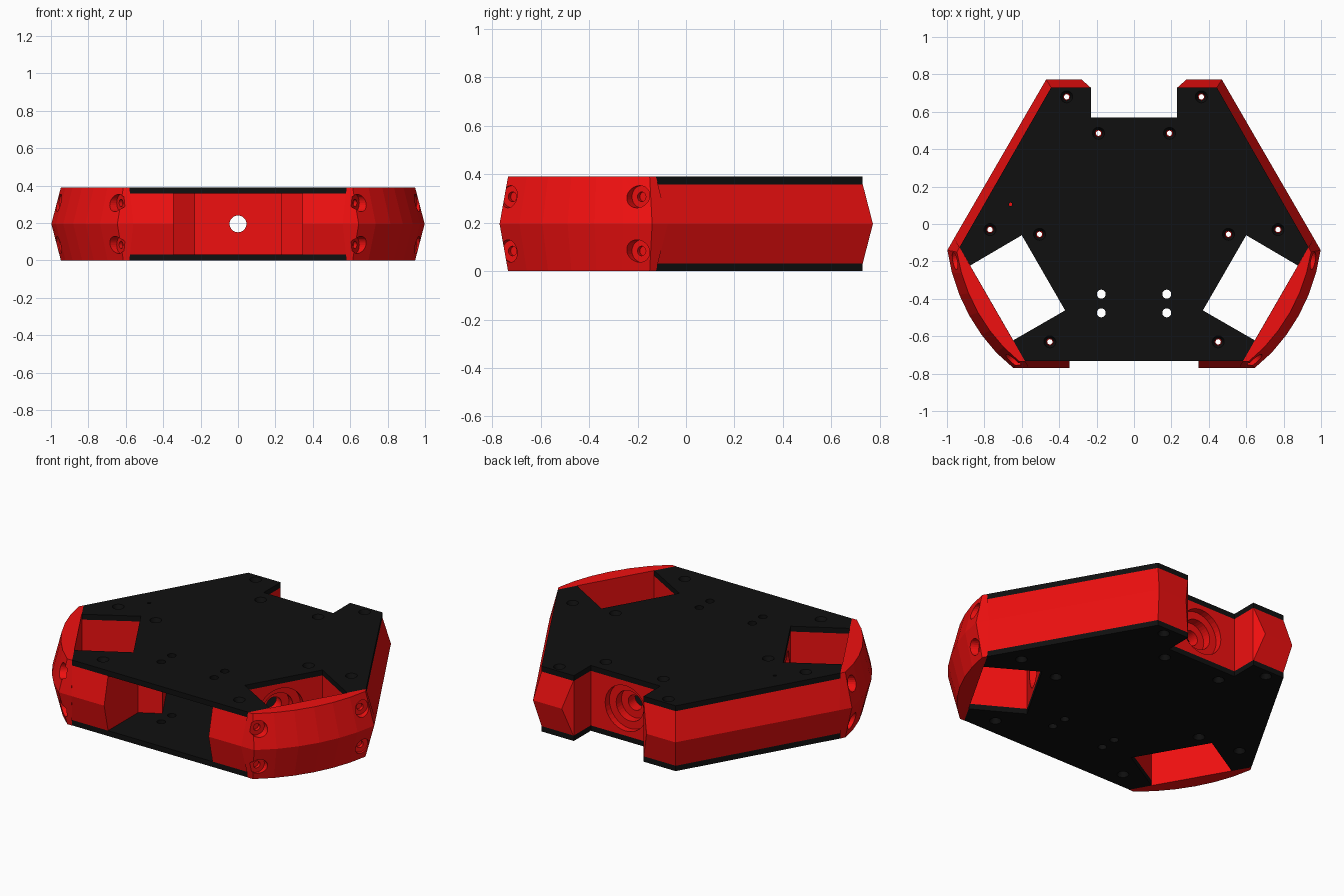
import bpy, bmesh, math
from mathutils import Vector, Matrix

if "Cube" in bpy.data.objects:
    bpy.data.objects.remove(bpy.data.objects["Cube"])

H, T = 0.39, 0.032          # total height, plate thickness
MID = H / 2


def material(name, rgb):
    m = bpy.data.materials.new(name)
    m.diffuse_color = (*rgb, 1)
    m.use_nodes = True
    m.node_tree.nodes["Principled BSDF"].inputs["Base Color"].default_value = m.diffuse_color
    return m


RED = material("red_plastic", (0.87, 0.005, 0.005))
BLACK = material("black_plate", (0.005, 0.005, 0.005))


def make(name, bm, mat=None):
    bmesh.ops.recalc_face_normals(bm, faces=bm.faces)
    me = bpy.data.meshes.new(name)
    bm.to_mesh(me)
    bm.free()
    ob = bpy.data.objects.new(name, me)
    bpy.context.collection.objects.link(ob)
    if mat:
        me.materials.append(mat)
    return ob


def loft(layers):
    """Closed solid through stacked outlines: [(z, points), ...]"""
    bm = bmesh.new()
    rings = [[bm.verts.new((x, y, z)) for x, y in pts] for z, pts in layers]
    n = len(rings[0])
    for a, b in zip(rings, rings[1:]):
        for i in range(n):
            j = (i + 1) % n
            bm.faces.new((a[i], a[j], b[j], b[i]))
    bm.faces.new(rings[0][::-1])
    bm.faces.new(rings[-1])
    return bm


def prism(pts, z0, z1):
    return loft([(z0, pts), (z1, pts)])


def sym(right):
    """Close a right-hand half outline by mirroring it over x = 0"""
    return right + [(-x, y) for x, y in reversed(right)]


def rod(bm, a, b, r1, r2=None, seg=24):
    a, b = Vector(a), Vector(b)
    rot = (b - a).to_track_quat('Z', 'Y').to_matrix().to_4x4()
    bmesh.ops.create_cone(bm, cap_ends=True, segments=seg, radius1=r1,
                          radius2=r1 if r2 is None else r2, depth=(b - a).length,
                          matrix=Matrix.Translation((a + b) / 2) @ rot)


def cut(ob, bm):
    c = make("cutter", bm)
    c.hide_render = True
    m = ob.modifiers.new("cut", 'BOOLEAN')
    m.operation, m.solver, m.object = 'DIFFERENCE', 'EXACT', c
    bpy.context.view_layer.objects.active = ob
    bpy.ops.object.modifier_apply(modifier=m.name)
    bpy.data.objects.remove(c)


def out(side, d, t=0.0, z=MID):
    """Point at distance d outward through a wheel bay, t sideways"""
    a = math.radians({0: 90, 1: -30, -1: 210}[side])
    return (d * math.cos(a) - t * math.sin(a), d * math.sin(a) + t * math.cos(a), z)


screws = [(s * x, y) for s in (1, -1) for x, y in
          [(0.36, 0.68), (0.19, 0.485), (0.77, -0.03), (0.505, -0.055), (0.45, -0.63)]]
cable_holes = [(s * 0.175, y) for s in (1, -1) for y in (-0.375, -0.475)]

# top and bottom plates
plate = sym([(0.23, 0.57), (0.23, 0.73), (0.443, 0.73), (0.933, -0.124), (0.876, -0.222),
             (0.60, -0.06), (0.368, -0.462), (0.646, -0.622), (0.583, -0.733)])
for name, z0, outer, inner in (("bottom_plate", 0, -0.004, T + 0.004),
                               ("top_plate", H - T, H + 0.004, H - T - 0.004)):
    ob = make(name, prism(plate, z0, z0 + T), BLACK)
    bm = bmesh.new()
    for x, y in screws:
        rod(bm, (x, y, outer), (x, y, inner), 0.034, 0.017)
    for x, y in cable_holes:
        rod(bm, (x, y, outer), (x, y, inner), 0.024)
    if name == "top_plate":
        rod(bm, (-0.66, 0.105, outer), (-0.66, 0.105, inner), 0.009)
    cut(ob, bm)

# body: bulged hexagon between the plates
edge = sym([(0.443, 0.73), (0.933, -0.124), (0.583, -0.733)])
belly = sym([(0.47, 0.772), (0.961, -0.075), (0.56, -0.77)])
body = make("body", loft([(T, edge), (MID, belly), (H - T, edge)]), RED)

# electronics cavity, open at the front
cut(body, prism(sym([(0.23, 0.415), (0.33, 0.43), (0.42, 0.52), (0.61, 0.19), (0.58, 0.09),
                     (0.466, 0.018), (0.23, -0.385), (0.345, -0.45), (0.345, -0.9)]), -0.1, 0.5))

# wheel bays
cut(body, prism(sym([(0.23, 0.57), (0.23, 0.728), (0.28, 0.772), (0.28, 0.9)]), -0.1, 0.5))
for s in (1, -1):
    cut(body, prism([(s * x, y) for x, y in
                     [(0.60, -0.06), (1.033, -0.31), (0.801, -0.712), (0.368, -0.462)]], -0.1, 0.5))

# stepped motor mounts in each bay wall
for r, depth in ((0.135, 0.04), (0.09, 0.09), (0.045, 0.2)):
    bm = bmesh.new()
    for side, wall in ((0, 0.57), (1, 0.55), (-1, 0.55)):
        rod(bm, out(side, wall - depth), out(side, wall + 0.03), r, seg=32)
    cut(body, bm)

# body screw holes
bm = bmesh.new()
for x, y in screws:
    rod(bm, (x, y, -0.1), (x, y, 0.5), 0.014, seg=16)
cut(body, bm)


# curved corner guards over the front wheel bays
def arc(start, end, n=6):
    a0, a1 = math.atan2(start[1], start[0]), math.atan2(end[1], end[0])
    r = math.hypot(*start)
    return [(r * math.cos(a0 + (a1 - a0) * i / n), r * math.sin(a0 + (a1 - a0) * i / n))
            for i in range(n)] + [end]


rim = [(0.933, -0.124)] + arc((0.947, -0.15), (0.613, -0.735)) + [(0.581, -0.735)]
mid = [(0.961, -0.075)] + arc((0.998, -0.14), (0.645, -0.77)) + [(0.56, -0.77)]
for s, name in ((1, "right_guard"), (-1, "left_guard")):
    lo, me = [[(s * x, y) for x, y in p] for p in (rim, mid)]
    guard = make(name, loft([(0, lo), (MID, me), (H, lo)]), RED)
    for r, depth in ((0.046, 0.9), (0.02, 0.88)):
        bm = bmesh.new()
        for t in (0.308, -0.308):
            for z in (0.083, 0.307):
                rod(bm, out(s, depth, t, z), out(s, 1.1, t, z), r)
        cut(guard, bm)
